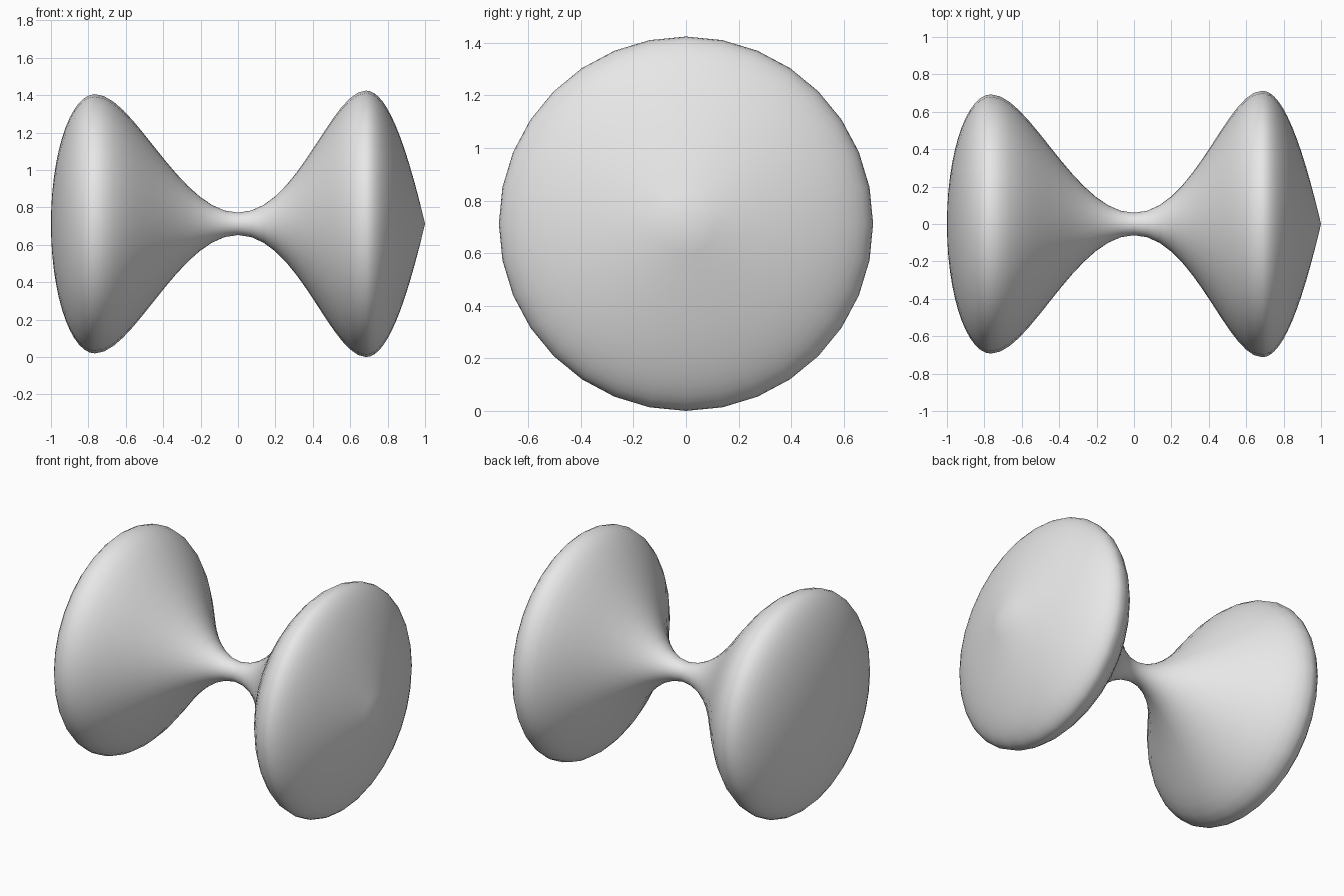
import bpy, bmesh, math
from mathutils import Vector
from mathutils.geometry import interpolate_bezier

old = bpy.data.objects.get("Cube")
if old:
    bpy.data.objects.remove(old, do_unlink=True)

SIDES, STEPS = 32, 14
AXIS_Z = 0.712

# Outline as (x, radius) bezier segments, from the rounded end to the pointed end
segments = [
    [(-1.0, 0), (-1.0, 0.38), (-0.895, 0.693), (-0.765, 0.693)],
    [(-0.765, 0.693), (-0.555, 0.693), (-0.31, 0.06), (0, 0.06)],
    [(0, 0.06), (0.32, 0.06), (0.495, 0.712), (0.685, 0.712)],
    [(0.685, 0.712), (0.779, 0.712), (0.877, 0.52), (1.0, 0)],
]
outline = []
for seg in segments:
    a, ha, hb, b = [Vector((x, 0, r)) for x, r in seg]
    points = interpolate_bezier(a, ha, hb, b, STEPS)
    outline += points if not outline else points[1:]

# Spin the outline around the x axis
bm = bmesh.new()
verts = [bm.verts.new(p) for p in outline]
edges = [bm.edges.new(pair) for pair in zip(verts, verts[1:])]
bmesh.ops.spin(bm, geom=verts + edges, cent=(0, 0, 0), axis=(1, 0, 0),
               angle=math.tau, steps=SIDES, use_duplicate=False)
bmesh.ops.remove_doubles(bm, verts=bm.verts, dist=0.0005)
bmesh.ops.recalc_face_normals(bm, faces=bm.faces)
for face in bm.faces:
    face.smooth = True
mesh = bpy.data.meshes.new("double_flared_spool")
bm.to_mesh(mesh)
bm.free()

spool = bpy.data.objects.new("double_flared_spool", mesh)
spool.location.z = AXIS_Z
bpy.context.collection.objects.link(spool)

# Plain grey surface
grey = bpy.data.materials.new("light_grey")
grey.use_nodes = True
grey.diffuse_color = (0.8, 0.8, 0.8, 1)
shader = next(n for n in grey.node_tree.nodes if n.type == "BSDF_PRINCIPLED")
shader.inputs["Base Color"].default_value = grey.diffuse_color
mesh.materials.append(grey)
